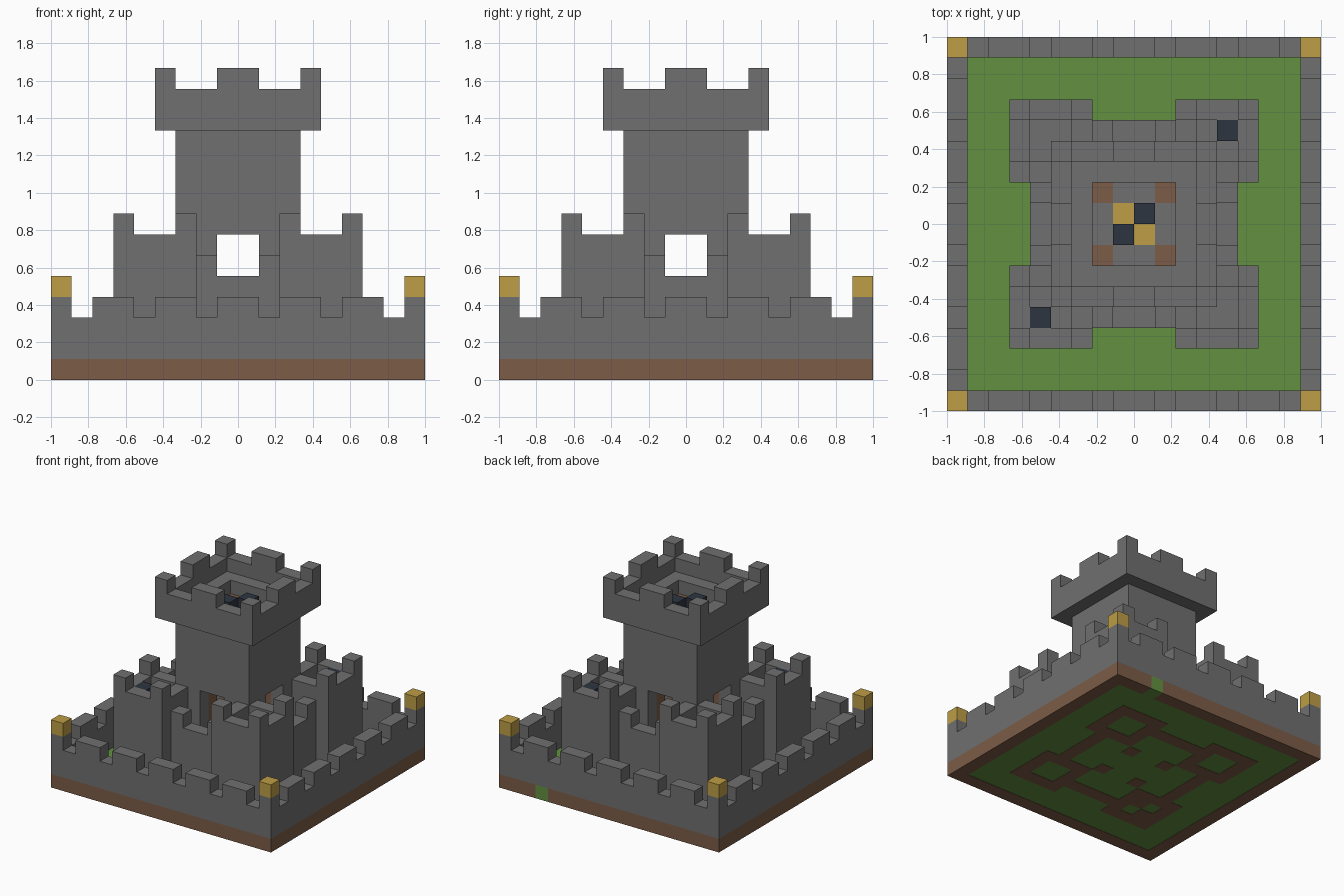
import bpy, bmesh
from mathutils import Matrix, Vector

if "Cube" in bpy.data.objects:
    bpy.data.objects.remove(bpy.data.objects["Cube"], do_unlink=True)

U = 1 / 9  # one block


def material(name, r, g, b):
    m = bpy.data.materials.new(name)
    m.use_nodes = True
    m.diffuse_color = (r, g, b, 1)
    bsdf = next(n for n in m.node_tree.nodes if n.type == "BSDF_PRINCIPLED")
    bsdf.inputs["Base Color"].default_value = (r, g, b, 1)
    bsdf.inputs["Roughness"].default_value = 0.9
    return m


STONE = material("stone grey", 0.16, 0.16, 0.16)
EARTH = material("earth brown", 0.2, 0.107, 0.061)
GRASS = material("grass green", 0.125, 0.279, 0.053)
GOLD = material("gold", 0.51, 0.34, 0.061)
NAVY = material("dark navy", 0.026, 0.036, 0.053)


def blocks(name, mat, boxes, turns=1):
    """Boxes given as x, y, z ranges in blocks, repeated by quarter turns."""
    bm = bmesh.new()
    for t in range(turns):
        turn = Matrix.Rotation(t * 1.5707963268, 4, "Z")
        for xr, yr, zr in boxes:
            lo = Vector((xr[0], yr[0], zr[0])) * U
            hi = Vector((xr[1], yr[1], zr[1])) * U
            size = Matrix.Diagonal((*(hi - lo), 1))
            bmesh.ops.create_cube(bm, size=1, matrix=turn @ Matrix.Translation((lo + hi) / 2) @ size)
    mesh = bpy.data.meshes.new(name)
    bm.to_mesh(mesh)
    bm.free()
    mesh.materials.append(mat)
    obj = bpy.data.objects.new(name, mesh)
    bpy.context.collection.objects.link(obj)
    return obj


def ring(lo, hi, z):
    """Square frame around a centre at c, one wall per side."""
    a, b = lo, hi
    return [((a, b), (a, a + 1), z), ((a, b), (b - 1, b), z),
            ((a, a + 1), (a + 1, b - 1), z), ((b - 1, b), (a + 1, b - 1), z)]


# Ground and earth base under the outer wall
blocks("lawn", GRASS, [((-8, 8), (-8, 8), (0.02, 1))])
side = [((-8, 9), (-9, -8), (0, 1))]
blocks("earth_base", EARTH, side + [((8, 9), (-8, 9), (0, 1)), ((-9, -8), (-9, 8), (0, 1)),
                                    ((-9, 5), (8, 9), (0, 1)), ((6, 8), (8, 9), (0, 1)),
                                    ((-9, -8), (-9, -8), (0, 1))])
blocks("grass_gap", GRASS, [((5, 6), (8, 9), (0, 1))])
blocks("earth_footings", EARTH, ring(2, 6, (0, 0.9)) + [
    ((-2, 2), (4, 5), (0, 0.9)), ((1, 2), (1, 2), (0, 0.9))], 4)
blocks("tower_footing_infill", EARTH, [((-k - 1, -k), (-k - 1, -k), (0, 0.9)) for k in (3, 4)])

# Outer wall with merlons and gold corner caps
blocks("outer_wall", STONE, [((-9, 8), (-9, -8), (1, 3))], 4)
blocks("outer_merlons", STONE, [((x, x + 2), (-9, -8), (3, 4)) for x in (-7, -4, -1, 2, 5)]
       + [((8, 9), (-9, -8), (3, 4))], 4)
blocks("corner_caps", GOLD, [((8, 9), (8, 9), (4, 5))], 4)

# Four inner towers, hollow at the top
blocks("inner_towers", STONE, ring(2, 6, (1, 7)) + [((3, 5), (3, 5), (5, 6))], 4)
blocks("tower_merlons", STONE, [((x, x + 1), (y, y + 1), (7, 8)) for x in (2, 5) for y in (2, 5)], 4)
blocks("tower_guards", NAVY, [((4, 5), (4, 5), (6, 7)), ((-5, -4), (-5, -4), (6, 7))])

# Curtain walls joining the towers
blocks("curtain_walls", STONE, [((-2, 2), (4, 5), (1, 5)), ((-2, -1), (4, 5), (5, 6)),
                                ((1, 2), (4, 5), (5, 6))], 4)

# Central keep with an opening in each side
blocks("keep_walls", STONE, [((-3, -1), (2, 3), (1, 12)), ((1, 2), (2, 3), (1, 12)),
                             ((-1, 1), (2, 3), (7, 12))], 4)
blocks("keep_posts", EARTH, [((1, 2), (1, 2), (1, 12))], 4)

# Keep roof and overhanging parapet
blocks("keep_roof", STONE, [((-1, 1), (1, 2), (11, 12))], 4)
blocks("roof_gold", GOLD, [((-1, 0), (0, 1), (11, 12)), ((0, 1), (-1, 0), (11, 12))])
blocks("roof_guards", NAVY, [((0, 1), (0, 1), (11, 13)), ((-1, 0), (-1, 0), (11, 13))])
blocks("parapet", STONE, [((-4, 2), (2, 4), (12, 13)), ((-4, 3), (3, 4), (13, 14))], 4)
blocks("parapet_merlons", STONE, [((-1, 1), (3, 4), (14, 15)), ((3, 4), (3, 4), (14, 15))], 4)
